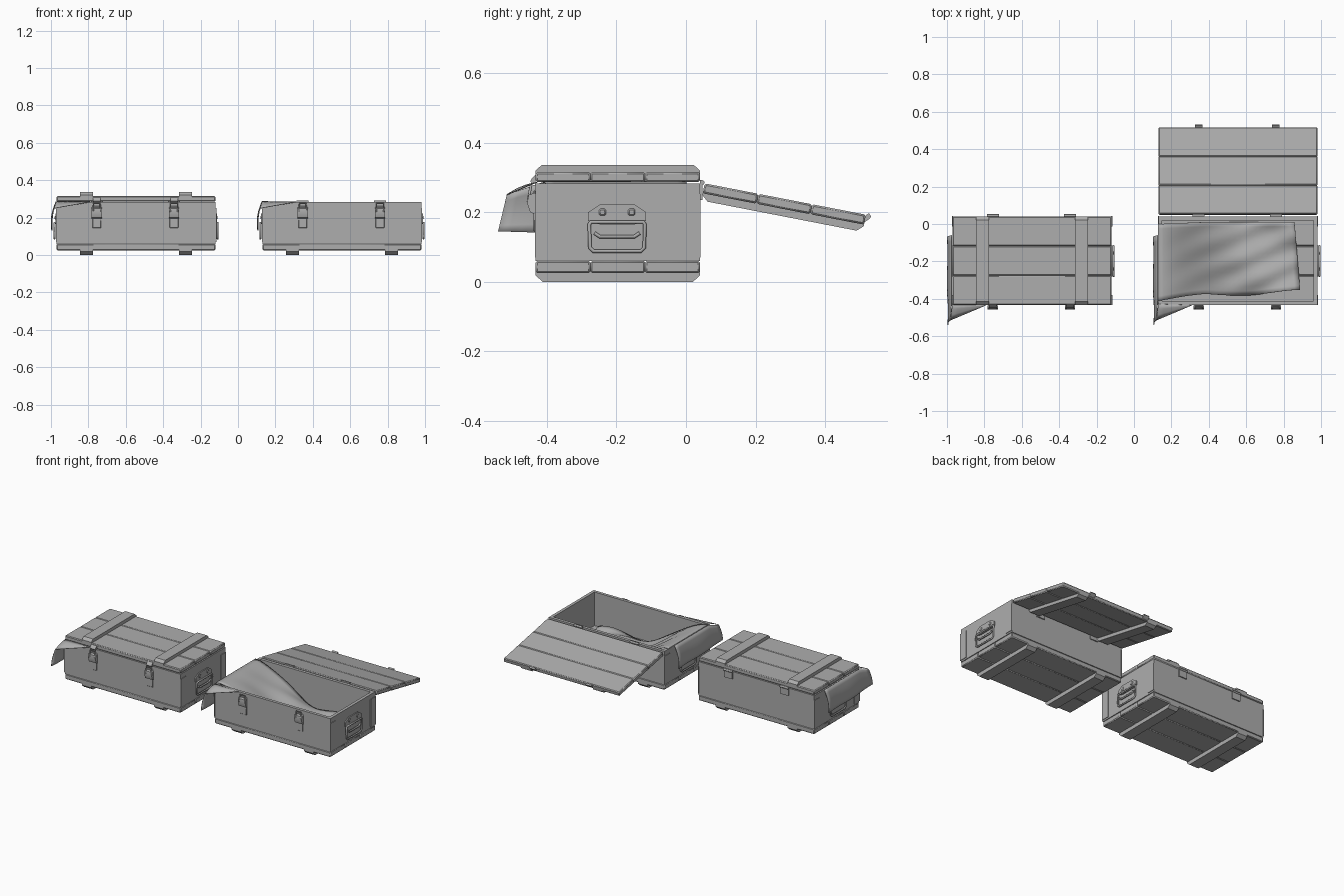
import bpy, bmesh, math
from mathutils import Matrix, Vector

if "Cube" in bpy.data.objects:
    bpy.data.objects.remove(bpy.data.objects["Cube"])

def material(name, v):
    m = bpy.data.materials.new(name)
    m.diffuse_color = (v, v, v, 1)
    m.use_nodes = True
    m.node_tree.nodes["Principled BSDF"].inputs["Base Color"].default_value = m.diffuse_color
    return m

GREY = material("plain grey", 0.42)
HW, Y0, Y1 = 0.425, -0.432, 0.04        # crate half width, front and back
WALL_Z0, WALL_Z1 = 0.06, 0.283

def finish(name, bm, bevel=0.0, smooth=35):
    bmesh.ops.recalc_face_normals(bm, faces=bm.faces)
    me = bpy.data.meshes.new(name)
    bm.to_mesh(me)
    bm.free()
    me.materials.append(GREY)
    ob = bpy.data.objects.new(name, me)
    bpy.context.collection.objects.link(ob)
    if bevel:
        b = ob.modifiers.new("bevel", 'BEVEL')
        b.width, b.segments, b.limit_method = bevel, 1, 'ANGLE'
    bpy.ops.object.select_all(action='DESELECT')
    ob.select_set(True)
    bpy.context.view_layer.objects.active = ob
    bpy.ops.object.shade_smooth_by_angle(angle=math.radians(smooth))
    return ob

def box(name, x0, x1, y0, y1, z0, z1, bevel=0.0):
    bm = bmesh.new()
    m = Matrix.Translation(((x0 + x1) / 2, (y0 + y1) / 2, (z0 + z1) / 2)) @ \
        Matrix.Diagonal((x1 - x0, y1 - y0, z1 - z0, 1))
    bmesh.ops.create_cube(bm, size=1, matrix=m)
    return finish(name, bm, bevel)

def prism(name, pts, x0, x1):
    """Extrude a (y, z) profile along x."""
    bm = bmesh.new()
    f = bm.faces.new([bm.verts.new((x0, y, z)) for y, z in pts])
    r = bmesh.ops.extrude_face_region(bm, geom=[f])
    bmesh.ops.translate(bm, vec=(x1 - x0, 0, 0),
                        verts=[v for v in r["geom"] if isinstance(v, bmesh.types.BMVert)])
    return finish(name, bm)

def sheet(name, f, nu, nv, thick=0.003):
    bm = bmesh.new()
    g = [[bm.verts.new(f(i / nu, j / nv)) for j in range(nv + 1)] for i in range(nu + 1)]
    for i in range(nu):
        for j in range(nv):
            bm.faces.new((g[i][j], g[i + 1][j], g[i + 1][j + 1], g[i][j + 1]))
    bmesh.ops.remove_doubles(bm, verts=bm.verts, dist=1e-5)
    ob = finish(name, bm, smooth=60)
    s = ob.modifiers.new("thickness", 'SOLIDIFY')
    s.thickness, s.offset = thick, 0
    return ob

def tube(name, pts, r, cyclic=False):
    cu = bpy.data.curves.new(name, 'CURVE')
    cu.dimensions, cu.bevel_depth, cu.bevel_resolution = '3D', r, 1
    cu.use_fill_caps = True
    sp = cu.splines.new('POLY')
    sp.points.add(len(pts) - 1)
    for p, c in zip(sp.points, pts):
        p.co = (*c, 1)
    sp.use_cyclic_u = cyclic
    cu.materials.append(GREY)
    ob = bpy.data.objects.new(name, cu)
    bpy.context.collection.objects.link(ob)
    return ob

def planks(name, cx, z0, z1):
    w = (Y1 - Y0) / 3
    return [box(f"{name}_{i}", cx - HW, cx + HW, Y0 + i * w, Y0 + (i + 1) * w, z0, z1, 0.005)
            for i in range(3)]

def body(cx, tag):
    # hollow tub: four walls over a planked base
    t = 0.02
    box(tag + "_front_wall", cx - HW, cx + HW, Y0, Y0 + t, WALL_Z0, WALL_Z1)
    box(tag + "_back_wall", cx - HW, cx + HW, Y1 - t, Y1, WALL_Z0, WALL_Z1)
    for s, side in ((-1, "left"), (1, "right")):
        a, b = sorted((cx + s * HW, cx + s * (HW - t)))
        box(f"{tag}_{side}_wall", a, b, Y0 + t, Y1 - t, WALL_Z0, WALL_Z1)
        # corner plates on the ends
        a, b = sorted((cx + s * (HW - 0.002), cx + s * (HW + 0.004)))
        for k, y in enumerate((Y0 - 0.002, Y1 - 0.053)):
            box(f"{tag}_{side}_corner_plate_{k}", a, b, y, y + 0.055, 0.07, 0.252)
        handle(cx, s, f"{tag}_{side}")
    planks(tag + "_base_plank", cx, 0.025, WALL_Z0)
    for k, dx in enumerate((-0.265, 0.265)):
        # base runners with sloped ends
        prism(f"{tag}_runner_{k}", [(Y0, 0.03), (Y0, 0.018), (Y0 + 0.02, 0), (Y1 - 0.02, 0),
              (Y1, 0.018), (Y1, 0.03)], cx + dx - 0.035, cx + dx + 0.035)

def handle(cx, s, tag):
    x = cx + s * HW
    yc = -0.198
    # backing plate with stepped top
    out = [(-0.083, 0.2), (-0.05, 0.222), (0.05, 0.222), (0.083, 0.2),
           (0.083, 0.175), (0.05, 0.165), (-0.05, 0.165), (-0.083, 0.175)]
    prism(tag + "_handle_plate", [(yc + y, z) for y, z in out], x, x + s * 0.007)
    for k in (-1, 1):
        box(f"{tag}_rivet_{k + 1}", min(x, x + s * 0.011), max(x, x + s * 0.011),
            yc + k * 0.042 - 0.01, yc + k * 0.042 + 0.01, 0.19, 0.21, 0.004)
    # swinging grip loop
    loop = [(-0.075, 0.172), (0.075, 0.172), (0.08, 0.165), (0.078, 0.098), (0.068, 0.088),
            (-0.068, 0.088), (-0.078, 0.098), (-0.08, 0.165)]
    tube(tag + "_handle_loop", [(x + s * 0.011, yc + y, z) for y, z in loop], 0.006, True)
    tube(tag + "_handle_grip", [(x + s * 0.011, yc - 0.065, 0.14), (x + s * 0.011, yc - 0.05, 0.13),
         (x + s * 0.011, yc + 0.05, 0.13), (x + s * 0.011, yc + 0.065, 0.14)], 0.006)

def latches(cx, tag):
    for k, dx in enumerate((-0.21, 0.203)):
        x = cx + dx
        box(f"{tag}_latch_plate_{k}", x - 0.023, x + 0.023, Y0 - 0.006, Y0, 0.145, 0.262, 0.002)
        prism(f"{tag}_latch_lever_{k}", [(Y0 - 0.004, 0.195), (Y0 - 0.016, 0.2), (Y0 - 0.024, 0.225),
              (Y0 - 0.02, 0.25), (Y0 - 0.004, 0.255)], x - 0.027, x + 0.027)
        tube(f"{tag}_latch_loop_{k}", [(x - 0.02, Y0 - 0.022, 0.23), (x - 0.018, Y0 - 0.014, 0.275),
             (x + 0.018, Y0 - 0.014, 0.275), (x + 0.02, Y0 - 0.022, 0.23)], 0.004)
        # rear hinges
        box(f"{tag}_hinge_{k}", x - 0.03, x + 0.03, Y1, Y1 + 0.007, 0.235, 0.292)
        tube(f"{tag}_hinge_pin_{k}", [(x - 0.032, Y1 + 0.007, 0.285), (x + 0.032, Y1 + 0.007, 0.285)], 0.007)

def lid(cx, tag, angle=0.0):
    parts = planks(tag + "_lid_plank", cx, 0.286, 0.315)
    for k, dx in enumerate((-0.265, 0.265)):
        parts.append(prism(f"{tag}_lid_batten_{k}", [(Y0, 0.31), (Y0, 0.32), (Y0 + 0.018, 0.336),
                     (Y1 - 0.018, 0.336), (Y1, 0.32), (Y1, 0.31)], cx + dx - 0.035, cx + dx + 0.035))
    for k, dx in enumerate((-0.21, 0.203)):
        # hooked latch catches
        parts.append(prism(f"{tag}_catch_{k}", [(Y0, 0.287), (Y0 - 0.008, 0.28), (Y0 - 0.016, 0.288),
                     (Y0 - 0.012, 0.296), (Y0, 0.308)], cx + dx - 0.02, cx + dx + 0.02))
    p = Vector((0, Y1 + 0.007, 0.285))
    m = Matrix.Translation(p) @ Matrix.Rotation(angle, 4, 'X') @ Matrix.Translation(-p)
    for o in parts:
        o.data.transform(m)

def drape(cx, tag):
    xl = cx - HW
    # cloth flap hanging over the left end and past the front corner
    def flap(u, v):
        past = max(0.0, (v - 0.78) / 0.22)
        top = Vector((xl - 0.004 - 0.008 * past, -0.06 - 0.455 * v, 0.285 - 0.035 * past))
        bot = Vector((xl - 0.026 + 0.004 * math.sin(9 * v), -0.075 - 0.465 * v, 0.13 + 0.015 * v))
        p = top.lerp(bot, u)
        p.x -= 0.012 * math.sin(math.pi * u) * (1 - 0.5 * v)
        p.x = max(p.x, xl - 0.029)
        return p
    sheet(tag + "_cloth_flap", flap, 6, 14)
    # gusset folding back to the front wall
    corner, tip, end = flap(0, 0.78), flap(0, 1), Vector((cx - 0.245, Y0 - 0.002, 0.284))
    inner = Vector((xl, Y0 - 0.001, 0.286))
    def gusset(u, v):
        p = inner.lerp(corner, 0.3).lerp(end, u).lerp(tip.lerp(end, u), v)
        p.z += 0.006 * math.sin(math.pi * v) * (1 - u)
        return p
    sheet(tag + "_cloth_gusset", gusset, 6, 3)

def lining(cx, tag):
    # creased cloth running from the left rim down across the floor
    xl = cx - HW
    def f(u, v):
        x = xl - 0.003 + 0.76 * u - 0.03 * v * u
        edge = 0.02 * math.sin(7 * u + 1) * u
        y = -0.412 + 0.04 * min(1, u * 3) + edge + v * (0.412 - 0.03 * min(1, u * 3) - edge)
        t = min(1.0, max(0.0, (u - 0.02) / 0.6))
        z = 0.288 - 0.2 * (t * t * (3 - 2 * t)) ** 0.8
        z += 0.018 * t * math.sin(9 * u + 5 * v) + 0.008 * t * math.sin(17 * v - 12 * u)
        return Vector((x, y, max(z, 0.066)))
    sheet(tag + "_cloth_lining", f, 26, 16)

for cx, tag, angle in ((-0.545, "closed", 0.0), (0.556, "open", math.radians(-191))):
    body(cx, tag)
    latches(cx, tag)
    lid(cx, tag, angle)
    drape(cx, tag)
lining(0.556, "open")
